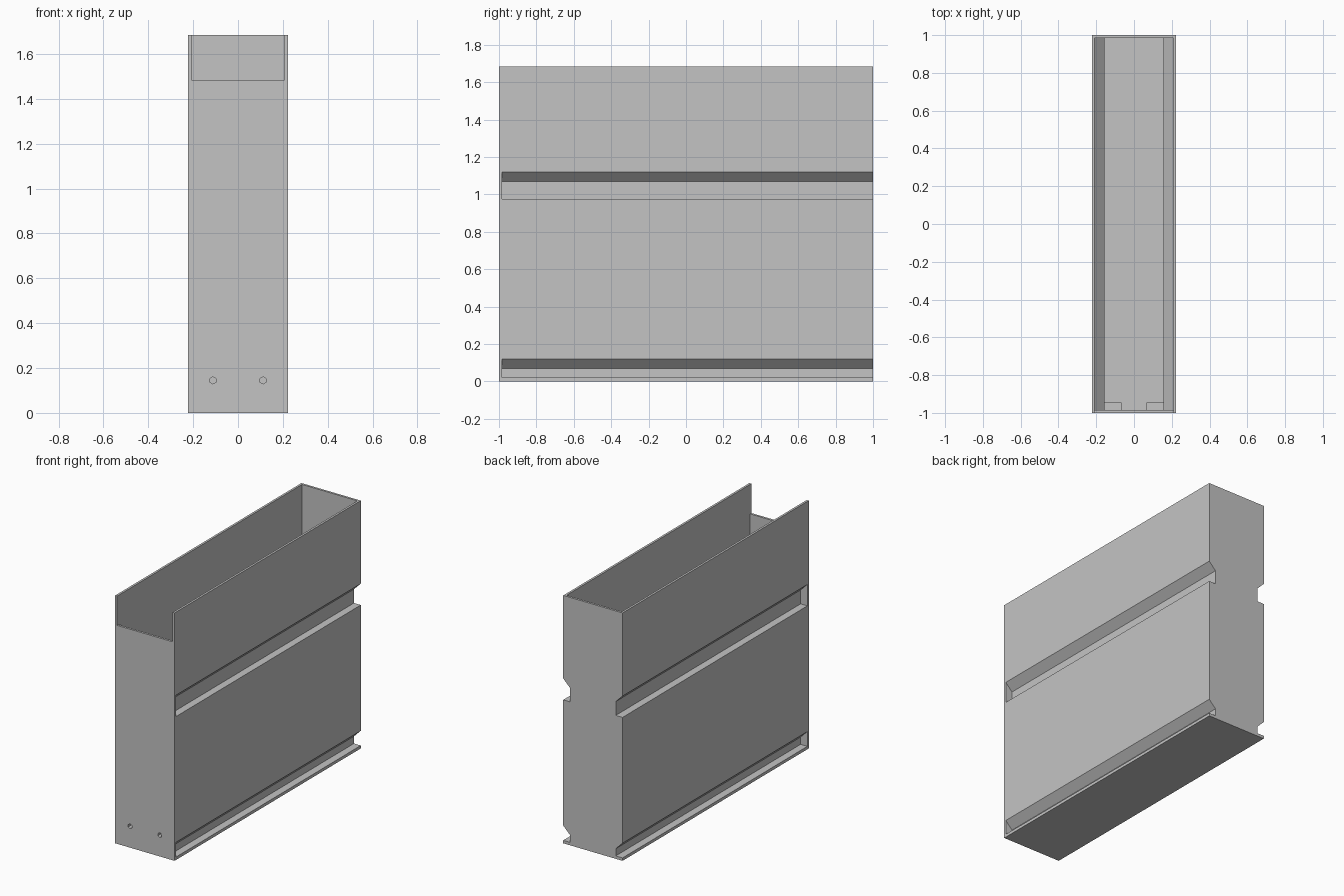
import bpy
import bmesh
from mathutils import Matrix

cube = bpy.data.objects.get("Cube")
if cube:
    bpy.data.objects.remove(cube, do_unlink=True)

# Main dimensions
HALF_W, HEIGHT, WALL = 0.223, 1.685, 0.015
INNER_W = HALF_W - WALL
GROOVE_X = 0.172
BULGE_X = GROOVE_X - WALL
FRONT_TOP = 1.485
FRONT_IN = -1 + WALL
BACK_IN = 1 - WALL
HOLE_X, HOLE_Z = 0.112, 0.145
GROOVES = [(0.02, 0.12), (0.975, 1.12)]  # lower and upper edge at the outside

grey = bpy.data.materials.new("plain_grey")
grey.use_nodes = True
grey.diffuse_color = (0.55, 0.55, 0.55, 1)
grey.node_tree.nodes["Principled BSDF"].inputs["Base Color"].default_value = (0.55, 0.55, 0.55, 1)


def make_object(name, bm):
    bmesh.ops.recalc_face_normals(bm, faces=bm.faces)
    mesh = bpy.data.meshes.new(name)
    bm.to_mesh(mesh)
    bm.free()
    mesh.materials.append(grey)
    obj = bpy.data.objects.new(name, mesh)
    bpy.context.collection.objects.link(obj)
    return obj


def prism(name, profile, y0, y1):
    """Extrude an (x, z) profile along y."""
    bm = bmesh.new()
    face = bm.faces.new([bm.verts.new((x, y0, z)) for x, z in profile])
    new = bmesh.ops.extrude_face_region(bm, geom=[face])["geom"]
    moved = [v for v in new if isinstance(v, bmesh.types.BMVert)]
    bmesh.ops.translate(bm, verts=moved, vec=(0, y1 - y0, 0))
    return make_object(name, bm)


def block(name, x0, x1, y0, y1, z0, z1):
    return prism(name, [(x0, z0), (x1, z0), (x1, z1), (x0, z1)], y0, y1)


def combine(target, tool, operation):
    mod = target.modifiers.new(tool.name, "BOOLEAN")
    mod.object, mod.operation, mod.solver = tool, operation, "EXACT"
    bpy.context.view_layer.objects.active = target
    bpy.ops.object.modifier_apply(modifier=mod.name)
    bpy.data.objects.remove(tool, do_unlink=True)


# Outer shell
drawer = block("drawer_box", -HALF_W, HALF_W, -1, 1, 0, HEIGHT)

# Rail grooves: flat floor, sloped roof, open at the back
slope = HALF_W - GROOVE_X
over = 0.05
for side in (-1, 1):
    for low, high in GROOVES:
        profile = [(HALF_W + over, low), (GROOVE_X, low),
                   (GROOVE_X, high - slope), (HALF_W + over, high + over)]
        cutter = prism("rail_groove", [(side * x, z) for x, z in profile],
                       FRONT_IN, 1 + over)
        combine(drawer, cutter, "DIFFERENCE")

# Inner cavity, following the grooves at wall thickness
lift = WALL * 0.414
(low_a, high_a), (low_b, high_b) = GROOVES
half = [(BULGE_X, WALL), (BULGE_X, high_a - slope + lift), (INNER_W, high_a + lift),
        (INNER_W, low_b - WALL), (BULGE_X, low_b - WALL),
        (BULGE_X, high_b - slope + lift), (INNER_W, high_b + lift),
        (INNER_W, HEIGHT + over)]
cavity = prism("cavity", half + [(-x, z) for x, z in reversed(half)], FRONT_IN, BACK_IN)
combine(drawer, cavity, "DIFFERENCE")

# Lowered front edge
combine(drawer, block("front_cutout", -INNER_W, INNER_W, -1 - over, FRONT_IN + over,
                      FRONT_TOP, HEIGHT + over), "DIFFERENCE")

# Screw bosses behind the front, with hexagonal holes
for side in (-1, 1):
    xs = sorted((side * 0.067, side * (BULGE_X + 0.005)))
    boss = block("screw_boss", *xs, FRONT_IN - 0.005, -0.945, WALL - 0.005, 0.19)
    combine(drawer, boss, "UNION")
for side in (-1, 1):
    bm = bmesh.new()
    bmesh.ops.create_cone(bm, cap_ends=True, segments=6, radius1=0.016, radius2=0.016, depth=0.1)
    bmesh.ops.rotate(bm, verts=bm.verts, matrix=Matrix.Rotation(1.5707963, 3, "X"))
    bmesh.ops.translate(bm, verts=bm.verts, vec=(side * HOLE_X, -1.005, HOLE_Z))
    combine(drawer, make_object("screw_hole", bm), "DIFFERENCE")
